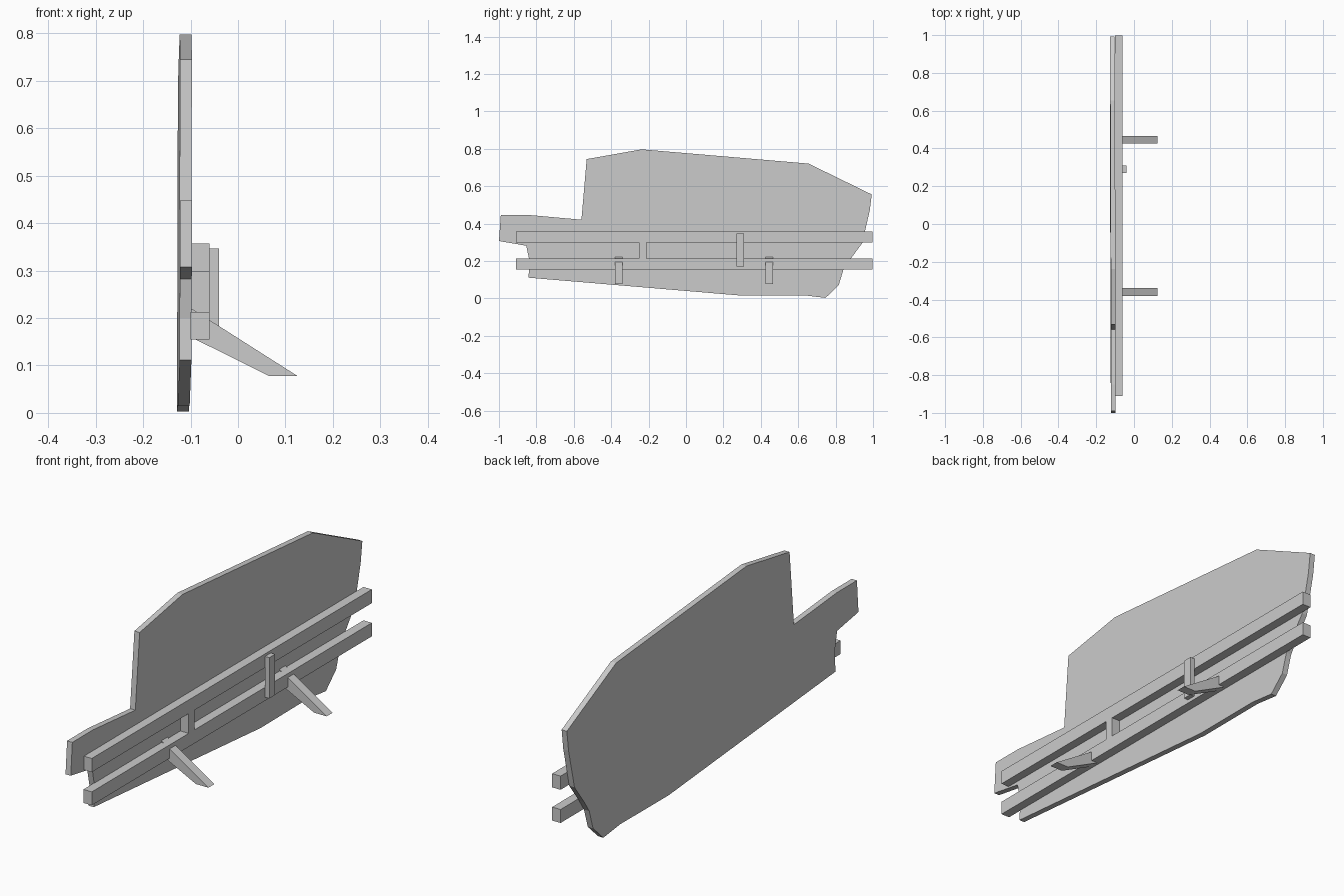
import bpy
import bmesh
from mathutils import Vector

if "Cube" in bpy.data.objects:
    bpy.data.objects.remove(bpy.data.objects["Cube"], do_unlink=True)

# One plain grey for everything
grey = bpy.data.materials.new("plain_grey")
grey.use_nodes = True
grey.diffuse_color = (0.6, 0.6, 0.6, 1)
grey.node_tree.nodes["Principled BSDF"].inputs["Base Color"].default_value = (0.6, 0.6, 0.6, 1)


def extruded(name, points, offset):
    """Solid made by pushing a flat outline along an offset."""
    bm = bmesh.new()
    face = bm.faces.new([bm.verts.new(p) for p in points])
    moved = bmesh.ops.extrude_face_region(bm, geom=[face])["geom"]
    verts = [v for v in moved if isinstance(v, bmesh.types.BMVert)]
    bmesh.ops.translate(bm, verts=verts, vec=Vector(offset))
    if not any(len(f.verts) == len(points) and f is face for f in bm.faces):
        bm.faces.new([bm.verts[i] for i in range(len(points))])
    bmesh.ops.recalc_face_normals(bm, faces=bm.faces)
    mesh = bpy.data.meshes.new(name)
    bm.to_mesh(mesh)
    bm.free()
    mesh.materials.append(grey)
    obj = bpy.data.objects.new(name, mesh)
    bpy.context.collection.objects.link(obj)
    return obj


def box(name, x, y, z):
    corners = [(x[0], y[0], z[0]), (x[0], y[1], z[0]),
               (x[0], y[1], z[1]), (x[0], y[0], z[1])]
    return extruded(name, corners, (x[1] - x[0], 0, 0))


# Side panel: outline in y and z, leaning very slightly
outline = [(-1, .307), (-.99, .447), (-.85, .447), (-.559, .421),
           (-.531, .745), (-.237, .797), (.655, .721), (.993, .556),
           (.982, .468), (.942, .295), (.875, .205), (.842, .155),
           (.816, .07), (.746, .003), (.63, .017), (.3, .015),
           (-.842, .111), (-.837, .2), (-.854, .282)]
extruded("side_panel",
         [(-0.126 + 0.003 * z - 0.003 * y, y, z) for y, z in outline],
         (0.025, 0, 0))

# Long rails and the block joining them
rail_x = (-0.1, -0.06)
box("upper_rail", rail_x, (-0.91, 0.997), (0.298, 0.357))
box("lower_rail", rail_x, (-0.91, 0.997), (0.155, 0.213))
box("rail_spacer", rail_x, (-0.25, -0.21), (0.213, 0.298))

# Upright post on the rails
box("upright_post", (-0.06, -0.04), (0.27, 0.31), (0.17, 0.346))

# Two slanted arms
arm = [(-0.1, 0.16), (0.065, 0.078), (0.125, 0.078), (-0.1, 0.221)]
for name, y in (("front_arm", -0.38), ("rear_arm", 0.425)):
    extruded(name, [(x, y, z) for x, z in arm], (0, 0.04, 0))
